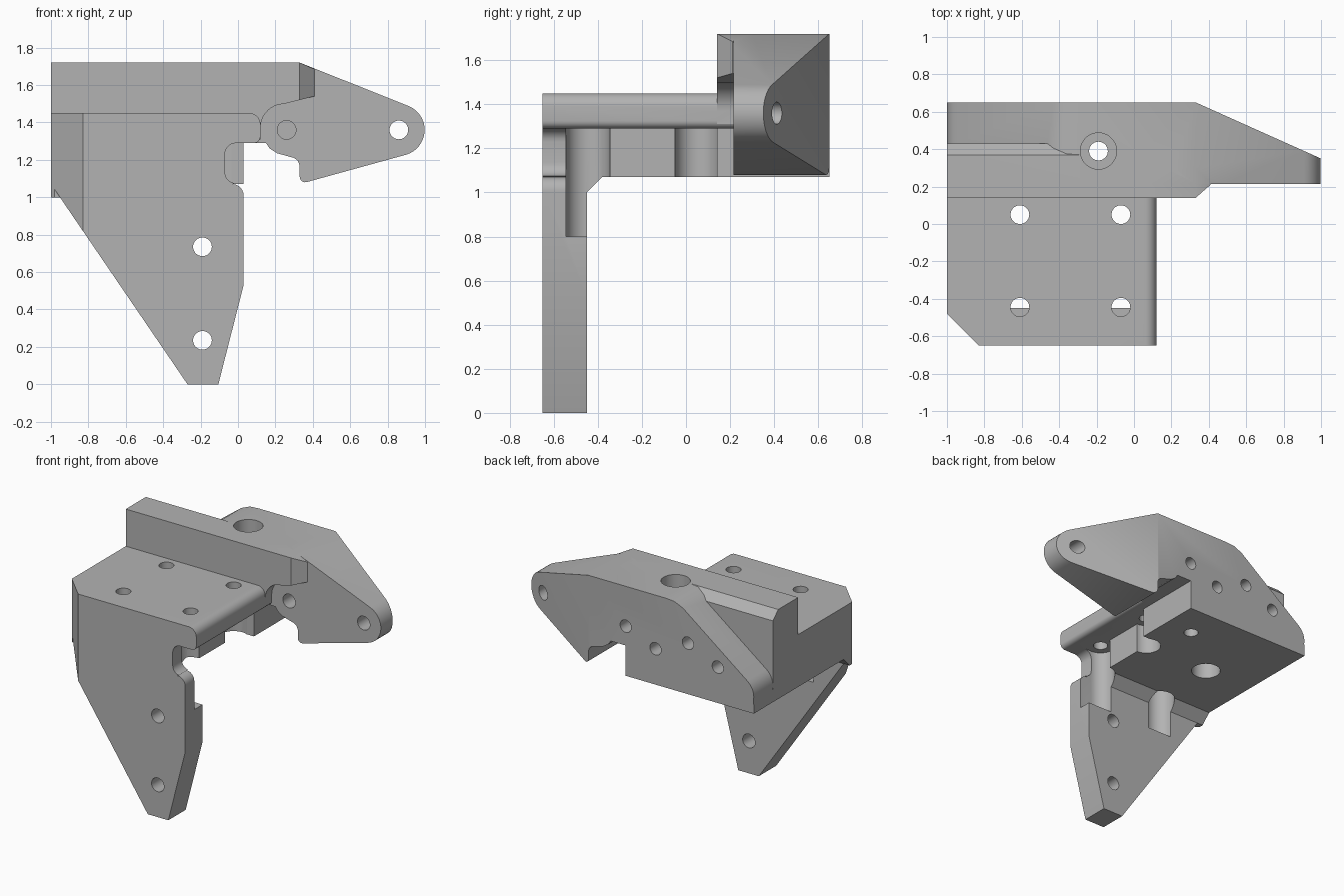
import bpy, bmesh, math
from mathutils import Vector

if "Cube" in bpy.data.objects:
    bpy.data.objects.remove(bpy.data.objects["Cube"])

grey = bpy.data.materials.new("plain_grey")
grey.diffuse_color = (0.45, 0.45, 0.45, 1)
grey.use_nodes = True
grey.node_tree.nodes["Principled BSDF"].inputs["Base Color"].default_value = grey.diffuse_color


def prism(name, pts, axis, lo, hi):
    """Extrude a closed 2D profile along an axis (x: yz, y: xz, z: xy)."""
    place = {"x": lambda a, b, t: (t, a, b),
             "y": lambda a, b, t: (a, t, b),
             "z": lambda a, b, t: (a, b, t)}[axis]
    bm = bmesh.new()
    face = bm.faces.new([bm.verts.new(place(a, b, lo)) for a, b in pts])
    new = bmesh.ops.extrude_face_region(bm, geom=[face])["geom"]
    move = Vector(place(0, 0, hi - lo))
    bmesh.ops.translate(bm, vec=move, verts=[v for v in new if isinstance(v, bmesh.types.BMVert)])
    bmesh.ops.recalc_face_normals(bm, faces=bm.faces)
    me = bpy.data.meshes.new(name)
    bm.to_mesh(me)
    bm.free()
    me.materials.append(grey)
    ob = bpy.data.objects.new(name, me)
    bpy.context.collection.objects.link(ob)
    return ob


def arc(cx, cy, r, a0, a1, n=8):
    angles = [math.radians(a0 + (a1 - a0) * i / n) for i in range(n + 1)]
    return [(cx + r * math.cos(a), cy + r * math.sin(a)) for a in angles]


def rod(name, a, b, r, axis, lo, hi):
    return prism(name, arc(a, b, r, 0, 350, 35), axis, lo, hi)


def rect(a0, a1, b0, b1):
    return [(a0, b0), (a1, b0), (a1, b1), (a0, b1)]


def combine(target, other, op):
    mod = target.modifiers.new(op, "BOOLEAN")
    mod.operation, mod.object, mod.solver = op, other, "EXACT"
    bpy.context.view_layer.objects.active = target
    bpy.ops.object.modifier_apply(modifier=mod.name)
    bpy.data.objects.remove(other)


# Top plate with a rounded right edge
bracket = prism("bracket", [(-1, 1.29)] + arc(0.085, 1.325, 0.035, -90, 0, 5)
                + arc(0.06, 1.39, 0.06, 0, 90) + [(-1, 1.45)], "y", -0.65, 0.25)

# Front leg with a rounded notch below the plate
leg = prism("leg", [(-1, 1.40), (-1, 1.07), (-0.27, 0), (-0.105, 0), (0.03, 0.53), (0.03, 1.0)]
            + arc(-0.03, 1.01, 0.06, 0, 90, 6)
            + arc(-0.01, 1.135, 0.06, 260, 180, 6)
            + arc(-0.01, 1.23, 0.06, 180, 90, 6) + [(-0.01, 1.40)], "y", -0.65, -0.45)

# Thick block under the plate, chamfered into the leg
block = prism("block", [(-0.5, 1.0), (-0.45, 1.0), (-0.38, 1.07), (0.25, 1.07), (0.25, 1.4), (-0.5, 1.4)],
              "x", -1, -0.07)

# Raised ridge with a chamfered back edge
ridge = prism("ridge", [(0.14, 1.07), (0.43, 1.07), (0.43, 1.66), (0.37, 1.72), (0.14, 1.72)],
              "x", -1, 0.03)
ridge_end = prism("ridge_end", [(-0.2, 1.72), (0.33, 1.72), (0.41, 1.685), (0.41, 1.54), (0.25, 1.5)]
                  + arc(0.25, 1.37, 0.13, 105, 180) + [(0.12, 1.31), (0, 1.31), (-0.2, 1.31)],
                  "y", 0.14, 0.3)

# Back wall sloping down at the left and reaching out as an arm at the right
arm = prism("arm", [(-0.43, 1.685), (-0.36, 1.715), (-0.29, 1.72), (0.33, 1.72)]
            + arc(0.86, 1.36, 0.138, 69, -74, 16)
            + arc(0.36, 1.11, 0.03, 285, 180, 5)
            + [(0.33, 1.17), (0.32, 1.195), (0.3, 1.21), (0.21, 1.235), (0.17, 1.26), (0.15, 1.29),
               (0.03, 1.29), (0.03, 1.07), (-1, 1.07), (-1, 1.13)]
            + arc(-0.87, 1.19, 0.13, 190, 127, 6), "y", 0.215, 0.65)
for part in (leg, block, ridge, arm, ridge_end):
    combine(bracket, part, "UNION")

# Corner cuts: plate corner, arm taper and ridge end
cuts = [prism("corner_cut", [(-1.1, -0.38), (-1.1, -0.75), (-0.73, -0.75)], "z", -0.1, 2),
        prism("taper_cut", [(0.33, 0.65), (1.1, 0.305), (1.1, 0.8), (0.33, 0.8)], "z", 0.9, 2),
        prism("ridge_cut", [(0.33, 0.14), (0.25, 0.07), (0.5, 0.07), (0.5, 0.215), (0.415, 0.215)],
              "z", 1.456, 2)]

# Screw holes in the plate, with wide pockets from below
for x in (-0.61, -0.07):
    for y in (-0.445, 0.05):
        cuts.append(rod("pocket", x, y, 0.1, "z", 0.8 if y < 0 else 1.0, 1.29))
        cuts.append(rod("plate_hole", x, y, 0.05, "z", 1.2, 1.6))
cuts.append(prism("side_slot", rect(-0.07, 0.2, -0.545, -0.35), "z", 0.8, 1.29))

# Vertical counterbored hole
cuts.append(rod("counterbore", -0.19, 0.39, 0.097, "z", 1.6, 1.9))
cuts.append(rod("long_hole", -0.19, 0.39, 0.05, "z", 0.9, 1.8))

# Holes in the leg, the arm and the back wall
for z in (0.235, 0.735):
    cuts.append(rod("leg_hole", -0.19, z, 0.05, "y", -0.8, -0.3))
cuts.append(rod("tip_hole", 0.86, 1.36, 0.05, "y", 0, 0.8))
cuts.append(rod("arm_hole", 0.26, 1.36, 0.05, "y", 0.13, 0.45))
for x, z in ((0.03, 1.43), (-0.21, 1.33), (-0.47, 1.44), (-0.71, 1.33)):
    cuts.append(rod("back_hole", x, z, 0.045, "y", 0.5, 0.8))
for cut in cuts:
    combine(bracket, cut, "DIFFERENCE")

# Smooth the round parts, keep edges sharp
bpy.ops.object.select_all(action="DESELECT")
bracket.select_set(True)
bpy.context.view_layer.objects.active = bracket
bpy.ops.object.shade_smooth_by_angle(angle=math.radians(25))
